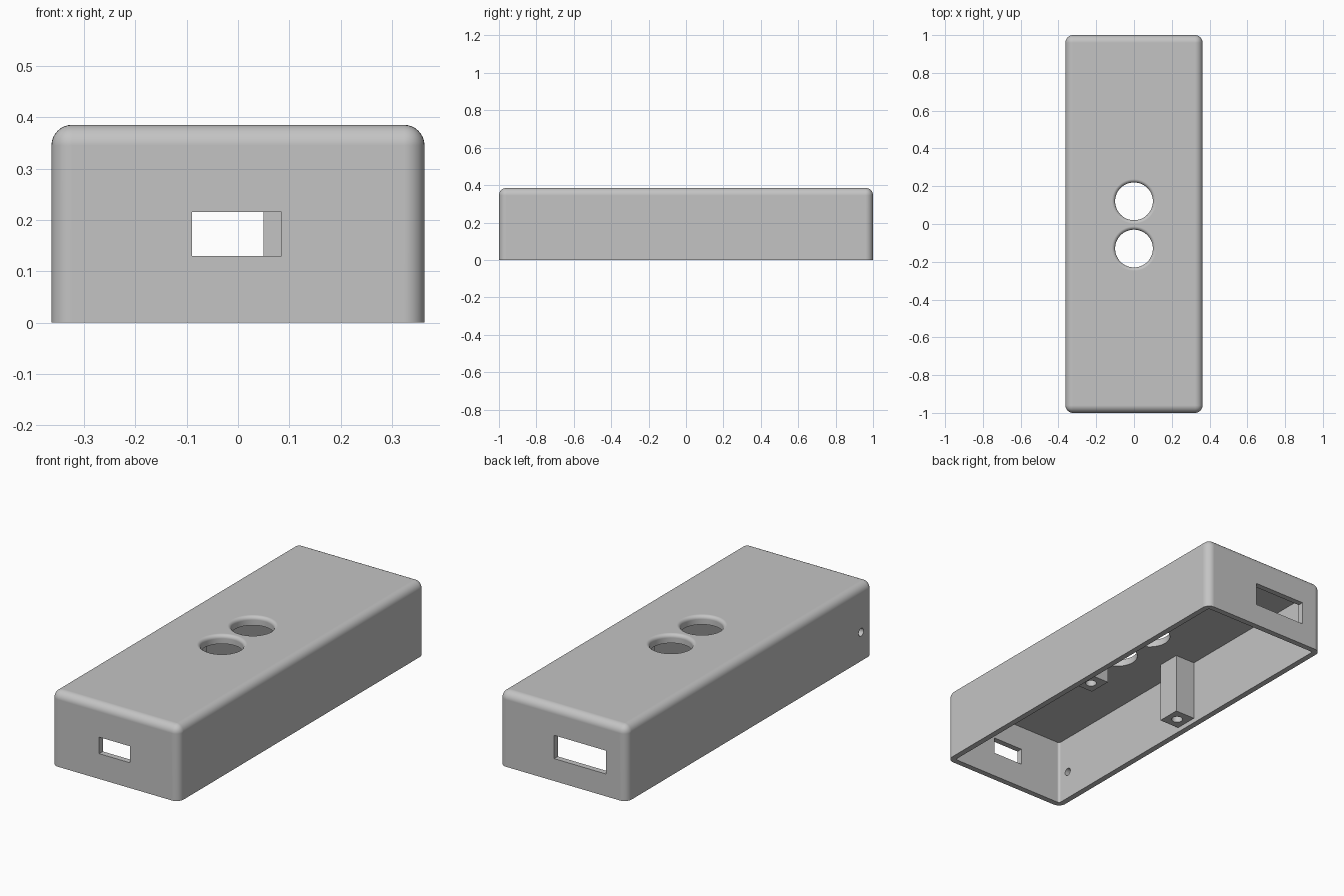
import bpy
import bmesh
import math
from mathutils import Matrix, Vector

cube = bpy.data.objects.get("Cube")
if cube:
    bpy.data.objects.remove(cube, do_unlink=True)

HALF_X, HALF_Y, HEIGHT = 0.363, 1.0, 0.385
WALL, ROOF_Z, ROUND = 0.03, 0.34, 0.04

grey = bpy.data.materials.new("plain_grey")
grey.use_nodes = True
colour = (0.55, 0.55, 0.55, 1)
grey.diffuse_color = colour
grey.node_tree.nodes["Principled BSDF"].inputs["Base Color"].default_value = colour


def finish(name, bm):
    bmesh.ops.recalc_face_normals(bm, faces=bm.faces)
    mesh = bpy.data.meshes.new(name)
    bm.to_mesh(mesh)
    bm.free()
    mesh.materials.append(grey)
    obj = bpy.data.objects.new(name, mesh)
    bpy.context.scene.collection.objects.link(obj)
    return obj


def box(name, low, high, radius=0, rounded=None):
    """Box between two corners; edges accepted by the rule are rounded."""
    low, high = Vector(low), Vector(high)
    bm = bmesh.new()
    bmesh.ops.create_cube(bm, size=1)
    bmesh.ops.scale(bm, vec=high - low, verts=bm.verts)
    bmesh.ops.translate(bm, vec=(low + high) / 2, verts=bm.verts)
    if radius:
        edges = [e for e in bm.edges if rounded(*e.verts)]
        bmesh.ops.bevel(bm, geom=edges, offset=radius, segments=8,
                        profile=0.5, affect='EDGES', clamp_overlap=True)
    return finish(name, bm)


def turned(name, profile, matrix, steps=48):
    """Solid of revolution about z from (radius, height) points, then placed."""
    bm = bmesh.new()
    rings = [[bm.verts.new((r * math.cos(math.tau * i / steps),
                            r * math.sin(math.tau * i / steps), z))
              for i in range(steps)] for r, z in profile]
    for a, b in zip(rings, rings[1:]):
        for i in range(steps):
            j = (i + 1) % steps
            bm.faces.new((a[i], a[j], b[j], b[i]))
    bm.faces.new(rings[0])
    bm.faces.new(rings[-1])
    bm.transform(matrix)
    return finish(name, bm)


def cut(target, cutter):
    """Subtract the cutter and discard it."""
    mod = target.modifiers.new("cut", 'BOOLEAN')
    mod.operation = 'DIFFERENCE'
    mod.solver = 'EXACT'
    mod.object = cutter
    bpy.context.view_layer.update()
    graph = bpy.context.evaluated_depsgraph_get()
    mesh = bpy.data.meshes.new_from_object(target.evaluated_get(graph))
    target.modifiers.clear()
    target.data = mesh
    bpy.data.objects.remove(cutter, do_unlink=True)


def smooth(obj):
    bpy.ops.object.select_all(action='DESELECT')
    obj.select_set(True)
    bpy.context.view_layer.objects.active = obj
    bpy.ops.object.shade_smooth_by_angle(angle=math.radians(30))
    mod = obj.modifiers.new("even_shading", 'WEIGHTED_NORMAL')
    mod.keep_sharp = True


# Outer shell, rounded everywhere but along its open bottom
shell = box("case_shell", (-HALF_X, -HALF_Y, 0), (HALF_X, HALF_Y, HEIGHT), ROUND,
            lambda a, b: max(a.co.z, b.co.z) > 0.1)

# Hollow interior
inner_x, inner_y = HALF_X - WALL, HALF_Y - WALL
cut(shell, box("cavity", (-inner_x, -inner_y, -0.1), (inner_x, inner_y, ROOF_Z), 0.012,
               lambda a, b: abs(a.co.z - b.co.z) > 0.1))

# Rectangular openings in the front and back walls
cut(shell, box("front_opening", (-0.09, -1.1, 0.13), (0.085, -0.9, 0.215)))
cut(shell, box("back_opening", (-0.245, 0.9, 0.115), (0.05, 1.1, 0.235)))

# Two round roof openings with softened rims
R, F = 0.1, 0.018
rim = [(R + F * (1 - math.cos(t)), HEIGHT - F + F * math.sin(t))
       for t in (math.pi / 2 * i / 6 for i in range(7))]
flare = [(R, 0.3)] + rim + [(R + F, HEIGHT + 0.05)]
for y in (0.12, -0.13):
    cut(shell, turned("roof_opening", flare, Matrix.Translation((0, y, 0))))

# Small hole through the side wall near the front
cut(shell, turned("side_hole", [(0.02, -0.06), (0.02, 0.06)],
                  Matrix.Translation((-HALF_X, -0.905, 0.148))
                  @ Matrix.Rotation(math.pi / 2, 4, 'Y'), 24))
smooth(shell)

# Screw posts hanging from the roof against each side wall
for name, side in (("left_screw_post", 1), ("right_screw_post", -1)):
    xs = sorted((side * 0.22, side * (inner_x + 0.005)))
    post = box(name, (xs[0], -0.06, 0.025), (xs[1], 0.062, ROOF_Z + 0.005))
    cut(post, turned("screw_hole", [(0.027, -0.05), (0.027, 0.22)],
                     Matrix.Translation((side * 0.277, 0, 0)), 32))
    smooth(post)
